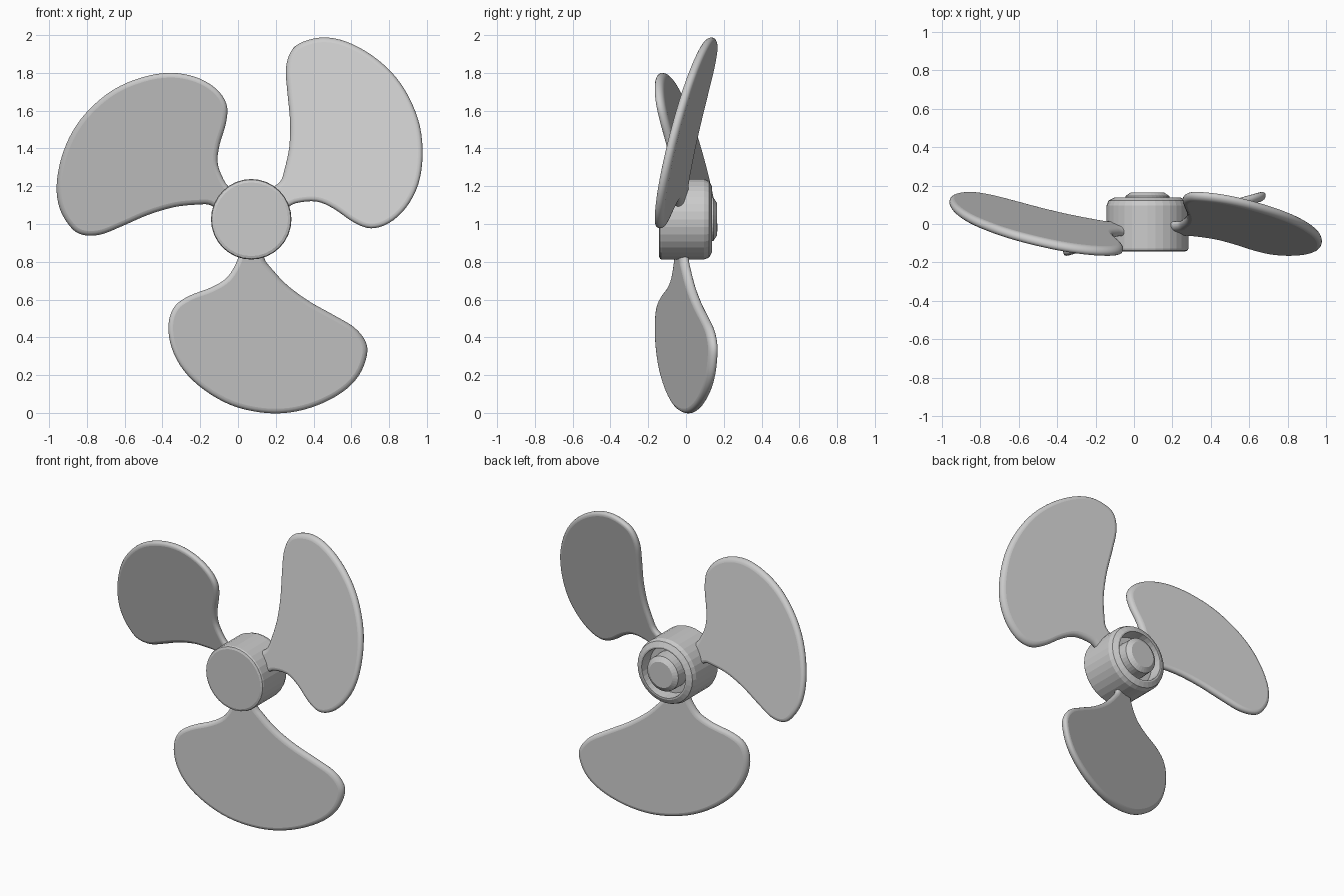
import bpy, bmesh, math
from mathutils import Vector

if "Cube" in bpy.data.objects:
    bpy.data.objects.remove(bpy.data.objects["Cube"])

CX, CZ = 0.07, 1.025          # propeller axis, running along y


def add_object(name, bm, angle=0.0, shift=(0, 0)):
    bmesh.ops.recalc_face_normals(bm, faces=bm.faces)
    me = bpy.data.meshes.new(name)
    bm.to_mesh(me)
    bm.free()
    ob = bpy.data.objects.new(name, me)
    bpy.context.collection.objects.link(ob)
    ob.location = (CX + shift[0], 0, CZ + shift[1])
    ob.rotation_euler = (0, angle, 0)
    return ob


def bridge(bm, a, b):
    n = len(a)
    return [bm.faces.new((a[i], a[(i + 1) % n], b[(i + 1) % n], b[i])) for i in range(n)]


def lathe(name, profile, sides=32):
    """Turn (radius, y) points around the y axis and close both ends."""
    bm = bmesh.new()
    rings = [[bm.verts.new((r * math.cos(2 * math.pi * i / sides), y,
                            r * math.sin(2 * math.pi * i / sides)))
              for i in range(sides)] for r, y in profile]
    for a, b in zip(rings, rings[1:]):
        bridge(bm, a, b)
    bm.faces.new(rings[0])
    bm.faces.new(rings[-1])
    return add_object(name, bm)


def smooth_loop(pts, steps=4):
    """Closed Catmull-Rom curve through the points."""
    out, n = [], len(pts)
    for i in range(n):
        p0, p1, p2, p3 = (Vector(pts[(i + k) % n]) for k in (-1, 0, 1, 2))
        for s in range(steps):
            t = s / steps
            out.append(0.5 * (2 * p1 + (p2 - p0) * t + (2 * p0 - 5 * p1 + 4 * p2 - p3) * t ** 2
                              + (3 * p1 - p0 - 3 * p2 + p3) * t ** 3))
    return out


# Front outline of the lower blade (x, z), root buried in the hub
OUTLINE = [(0.015, 0.90), (0.0, 0.817), (-0.055, 0.72), (-0.14, 0.665), (-0.257, 0.62),
           (-0.336, 0.563), (-0.368, 0.468), (-0.352, 0.347), (-0.288, 0.225),
           (-0.177, 0.12), (-0.034, 0.04), (0.124, 0.002), (0.272, 0.002), (0.42, 0.04),
           (0.553, 0.11), (0.64, 0.198), (0.682, 0.304), (0.675, 0.378), (0.616, 0.452),
           (0.51, 0.516), (0.378, 0.59), (0.262, 0.675), (0.177, 0.765), (0.14, 0.817),
           (0.125, 0.90)]


def blade(name, angle, shift, radius=0.025, slope=0.28, steps=8):
    """Flat pitched blade with a fully rounded rim."""
    pts = smooth_loop([(x - CX, z - CZ) for x, z in OUTLINE])
    n = len(pts)
    inward = []
    for i in range(n):
        d = (pts[(i + 1) % n] - pts[i - 1]).normalized()
        inward.append(Vector((-d.y, d.x)))       # outline runs counter-clockwise
    bm = bmesh.new()
    rings = []
    for k in range(steps + 1):
        a = math.pi * (k / steps - 0.5)
        ring = []
        for p, m in zip(pts, inward):
            q = p + m * radius * (1 - math.cos(a))
            ring.append(bm.verts.new((q.x, slope * (q.x - 0.085) + radius * math.sin(a), q.y)))
        rings.append(ring)
    for a, b in zip(rings, rings[1:]):
        for f in bridge(bm, a, b):
            f.smooth = True
    bm.faces.new(rings[0])
    bm.faces.new(rings[-1])
    return add_object(name, bm, angle, shift)


# Hub: flat front, chamfered back rim, ring groove and raised centre boss
lathe("hub", [(0.195, -0.143), (0.209, -0.138), (0.213, -0.128), (0.213, 0.095),
              (0.203, 0.122), (0.172, 0.138), (0.162, 0.138), (0.155, 0.06),
              (0.118, 0.06), (0.115, 0.145), (0.085, 0.165)])

# Three matching blades, slightly unevenly spaced
for name, degrees, shift in (("lower_blade", 0, (0, 0)),
                             ("left_blade", 127.4, (-0.01, 0.005)),
                             ("right_blade", 235.4, (0.022, 0.024))):
    blade(name, math.radians(degrees), shift)
